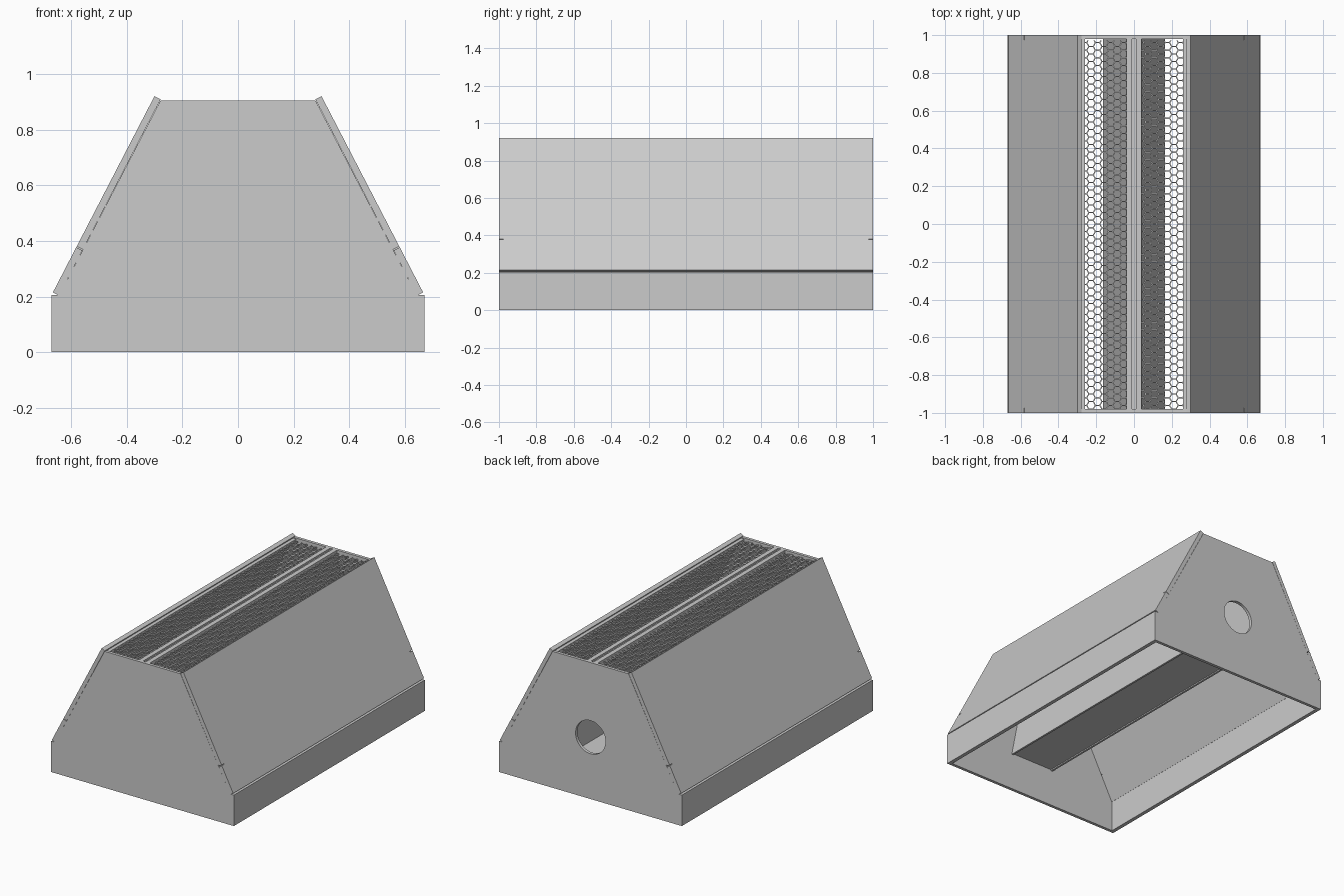
import bpy, bmesh, math
from mathutils import Vector

cube = bpy.data.objects.get("Cube")
if cube:
    bpy.data.objects.remove(cube, do_unlink=True)

grey = bpy.data.materials.new("light_grey")
grey.use_nodes = True
grey.diffuse_color = (0.6, 0.6, 0.6, 1)
grey.node_tree.nodes["Principled BSDF"].inputs["Base Color"].default_value = grey.diffuse_color


def finish(name, bm):
    bmesh.ops.recalc_face_normals(bm, faces=bm.faces)
    mesh = bpy.data.meshes.new(name)
    bm.to_mesh(mesh)
    bm.free()
    mesh.materials.append(grey)
    ob = bpy.data.objects.new(name, mesh)
    bpy.context.collection.objects.link(ob)
    return ob


def extrude_section(name, section, y0=-1, y1=1):
    """Extrude an x-z section along y."""
    bm = bmesh.new()
    face = bm.faces.new([bm.verts.new((x, y0, z)) for x, z in section])
    new = bmesh.ops.extrude_face_region(bm, geom=[face])["geom"]
    bmesh.ops.translate(bm, vec=(0, y1 - y0, 0),
                        verts=[v for v in new if isinstance(v, bmesh.types.BMVert)])
    return finish(name, bm)


def rect(x0, x1, z0, z1):
    return [(x0, z0), (x1, z0), (x1, z1), (x0, z1)]


def cut(ob, cutter):
    cutter.hide_render = True
    mod = ob.modifiers.new("cut", "BOOLEAN")
    mod.object = cutter
    mod.operation = "DIFFERENCE"
    mod.solver = "EXACT"
    bpy.context.view_layer.objects.active = ob
    bpy.ops.object.modifier_apply(modifier=mod.name)
    bpy.data.objects.remove(cutter, do_unlink=True)


def grille(name, x0, x1, y0, y1, z, pitch=0.04, wall=0.006, depth=0.01):
    """Honeycomb sheet clipped to a rectangle."""
    bm = bmesh.new()
    outer = pitch / math.sqrt(3)
    inner = outer * (1 - wall / pitch)
    step = outer * 1.5
    dirs = [Vector((math.cos(k * math.pi / 3), math.sin(k * math.pi / 3), 0)) for k in range(6)]
    for i in range(int((x1 - x0) / step) + 2):
        for j in range(int((y1 - y0) / pitch) + 2):
            c = Vector((x0 + i * step, y0 + (j + i % 2 / 2) * pitch, z))
            ring_out = [bm.verts.new(c + d * outer) for d in dirs]
            ring_in = [bm.verts.new(c + d * inner) for d in dirs]
            for k in range(6):
                n = (k + 1) % 6
                bm.faces.new((ring_out[k], ring_out[n], ring_in[n], ring_in[k]))
    bmesh.ops.remove_doubles(bm, verts=bm.verts, dist=0.0005)
    for co, no in (((x0, 0, 0), (-1, 0, 0)), ((x1, 0, 0), (1, 0, 0)),
                   ((0, y0, 0), (0, -1, 0)), ((0, y1, 0), (0, 1, 0))):
        bmesh.ops.bisect_plane(bm, geom=bm.verts[:] + bm.edges[:] + bm.faces[:],
                               plane_co=co, plane_no=no, clear_outer=True)
    ob = finish(name, bm)
    mod = ob.modifiers.new("thickness", "SOLIDIFY")
    mod.thickness = depth
    mod.offset = 0


# End walls, between the sloped panels
half = [(0.67, 0), (0.67, 0.205), (0.643, 0.2035), (0.278, 0.905)]
outline = half + [(-x, z) for x, z in reversed(half)]
front_wall = extrude_section("front_wall", outline, -1, -0.98)
back_wall = extrude_section("back_wall", outline, 0.98, 1)

# Round port in the back wall
bpy.ops.mesh.primitive_cylinder_add(vertices=48, radius=0.11, depth=0.2,
                                    location=(0, 1, 0.41), rotation=(math.pi / 2, 0, 0))
cut(back_wall, bpy.context.object)

for side, s in (("left", 1), ("right", -1)):
    def mirrored(section):
        return [(s * x, z) for x, z in section]

    # Upright base wall
    extrude_section(side + "_base_wall", mirrored(rect(0.645, 0.67, 0, 0.205)))

    # Sloped side panel with a small slot at each end
    panel = extrude_section(side + "_side_panel", mirrored(
        [(0.30, 0.92), (0.665, 0.215), (0.643, 0.2035), (0.278, 0.9085)]))
    for y in (-1, 1):
        slot = [(0.60, 0.391), (0.555, 0.368), (0.557, 0.364), (0.602, 0.387)]
        cut(panel, extrude_section("slot_cutter", mirrored(slot), y - 0.025, y + 0.025))

    # Top rails and honeycomb grille
    extrude_section(side + "_outer_rail", mirrored(rect(0.26, 0.283, 0.875, 0.898)), -0.98, 0.98)
    extrude_section(side + "_inner_rail", mirrored(rect(0.01, 0.04, 0.875, 0.905)), -0.98, 0.98)
    a, b = sorted((s * 0.038, s * 0.262))
    grille(side + "_grille", a, b, -0.98, 0.972, 0.885)

    # Sloped wall of the central duct
    extrude_section(side + "_duct_wall", mirrored(
        [(0.04, 0.88), (0.165, 0.245), (0.152, 0.245), (0.027, 0.88)]), -0.98, 0.98)

# Duct floor and the groove floor between the inner rails
extrude_section("duct_floor", rect(-0.155, 0.155, 0.252, 0.262), -0.98, 0.98)
extrude_section("duct_cap", rect(-0.03, 0.03, 0.875, 0.893), -0.98, 0.98)
